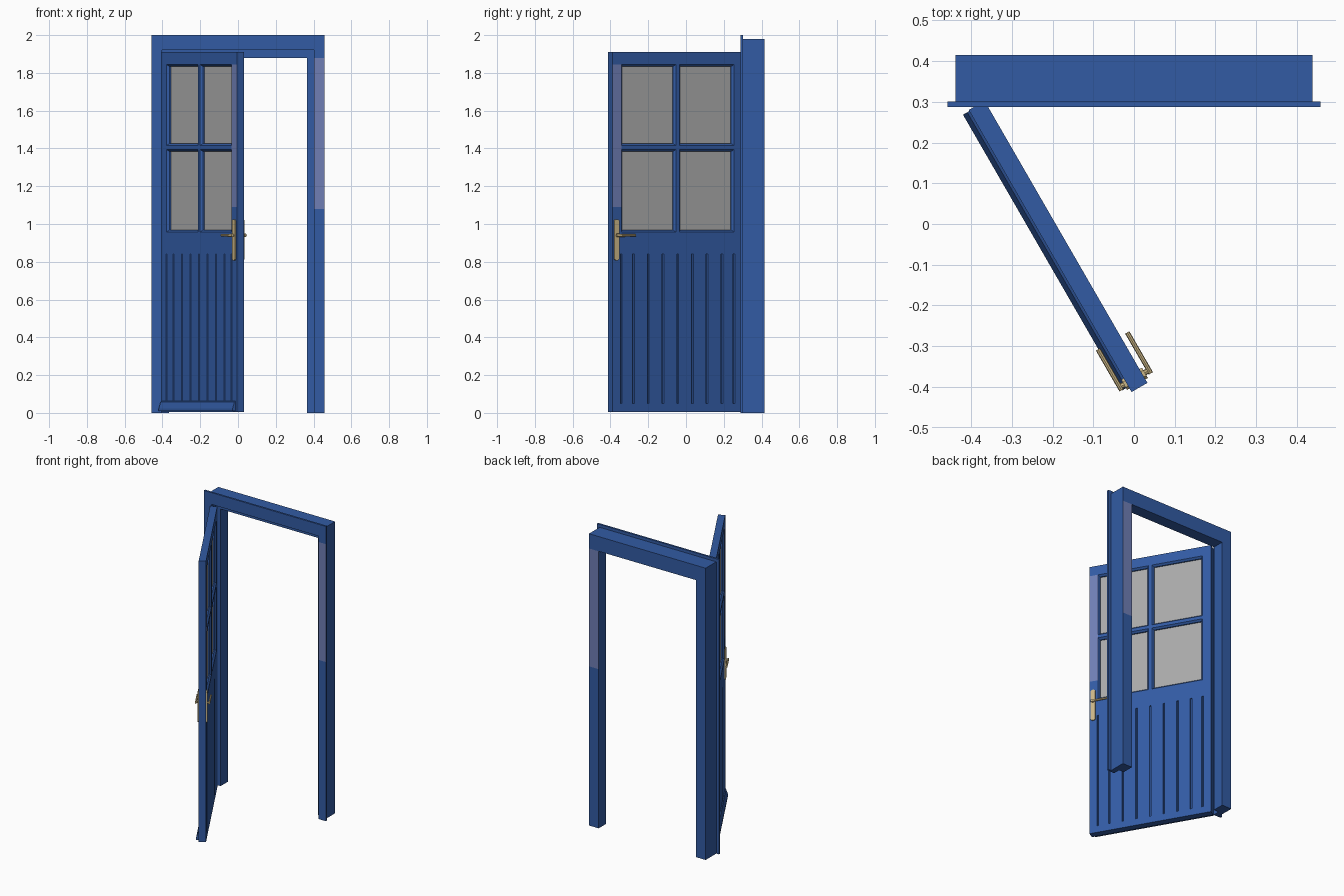
import bpy, bmesh, math
from mathutils import Matrix, Vector

if "Cube" in bpy.data.objects:
    bpy.data.objects.remove(bpy.data.objects["Cube"])


def material(name, rgb):
    m = bpy.data.materials.new(name)
    m.diffuse_color = (*rgb, 1)
    m.use_nodes = True
    m.node_tree.nodes["Principled BSDF"].inputs["Base Color"].default_value = m.diffuse_color
    return m


BLUE = material("blue_paint", (0.032, 0.105, 0.37))
PALE = material("pale_worn_blue", (0.16, 0.21, 0.46))
GLASS = material("grey_glass", (0.40, 0.40, 0.40))
BRASS = material("brass", (0.60, 0.47, 0.24))

# Door space: x along the leaf, y through its thickness, opened by 60 degrees
OPEN = Matrix.Translation((-0.406, 0.28, 0)) @ Matrix.Rotation(math.radians(-60), 4, 'Z')
W, T, TOP = 0.80, 0.045, 1.91


def finish(name, bm, mats, world=None):
    bmesh.ops.recalc_face_normals(bm, faces=bm.faces)
    me = bpy.data.meshes.new(name)
    bm.to_mesh(me)
    bm.free()
    for m in mats:
        me.materials.append(m)
    ob = bpy.data.objects.new(name, me)
    bpy.context.collection.objects.link(ob)
    if world:
        ob.matrix_world = world
    return ob


def loft(bm, rings, closed_ends=True):
    vs = [[bm.verts.new(p) for p in r] for r in rings]
    n = len(vs[0])
    for a, b in zip(vs, vs[1:]):
        for i in range(n):
            j = (i + 1) % n
            bm.faces.new((a[i], a[j], b[j], b[i]))
    if closed_ends:
        bm.faces.new(vs[0])
        bm.faces.new(vs[-1][::-1])


def box(bm, x0, x1, y0, y1, z0, z1):
    loft(bm, [[(x0, y, z0), (x1, y, z0), (x1, y, z1), (x0, y, z1)] for y in (y0, y1)])


def split(bm, axis, value):
    no = Vector((0, 0, 0))
    no[axis] = 1
    bmesh.ops.bisect_plane(bm, geom=bm.verts[:] + bm.edges[:] + bm.faces[:],
                           plane_co=no * value, plane_no=no)


# Door frame: rebated profile (x, z of header, y) swept over jamb, header, jamb
prof = [(0.365, 1.88, 0.415), (0.365, 1.88, 0.335), (0.402, 1.92, 0.335), (0.402, 1.92, 0.288),
        (0.458, 2.0, 0.288), (0.458, 2.0, 0.301), (0.438, 1.98, 0.301), (0.438, 1.98, 0.415)]
bm = bmesh.new()
loft(bm, [[(s * x, y, z * up) for x, z, y in prof] for s, up in ((-1, 0), (-1, 1), (1, 1), (1, 0))])
for h in (1.08, 1.88):
    split(bm, 2, h)
bm.normal_update()
for f in bm.faces:
    c = f.calc_center_median()
    # worn upper part of the right jamb, front and back
    if c.x > 0.39 and 1.08 < c.z < 1.88 and abs(f.normal.y) > 0.9 and (c.y < 0.295 or c.y > 0.4):
        f.material_index = 1
finish("door_frame", bm, [BLUE, PALE])

# Door leaf slab
bm = bmesh.new()
box(bm, 0, W, 0, T, 0.004, TOP)
door = finish("door_leaf", bm, [BLUE, PALE])

# Cutter: four chamfered window openings and the board grooves on both sides
panes = [(a, b, c, d) for a, b in ((0.055, 0.390), (0.410, 0.745))
         for c, d in ((0.957, 1.395), (1.415, 1.845))]
LIP = 0.012
bm = bmesh.new()
for a, b, c, d in panes:
    loft(bm, [[(a + i, y, c + i), (b - i, y, c + i), (b - i, y, d - i), (a + i, y, d - i)]
              for y, i in ((-0.001, 0), (0.012, LIP), (T - 0.012, LIP), (T + 0.001, 0))])
for u in [0.055, 0.745] + [0.4 + 0.09 * k for k in range(-3, 4)]:
    for face, d in ((0, 1), (T, -1)):
        loft(bm, [[(u - 0.006, face - d * 0.001, z), (u + 0.006, face - d * 0.001, z),
                   (u + 0.002, face + d * 0.008, z), (u - 0.002, face + d * 0.008, z)]
                  for z in (0.05, 0.84)])
cutter = finish("leaf_cutter", bm, [BLUE])
cutter.hide_render = True
mod = door.modifiers.new("openings", 'BOOLEAN')
mod.object = cutter
mod.operation = 'DIFFERENCE'
mod.solver = 'EXACT'
bpy.context.view_layer.update()
cut = door.evaluated_get(bpy.context.evaluated_depsgraph_get())
bm = bmesh.new()
bm.from_mesh(cut.to_mesh())
cut.to_mesh_clear()
door.modifiers.clear()
bpy.data.objects.remove(cutter)

# Worn patch on the upper lock stile
for axis, v in ((2, 1.09), (2, 1.845), (0, 0.745)):
    split(bm, axis, v)
bm.normal_update()
for f in bm.faces:
    c = f.calc_center_median()
    worn = c.x > 0.745 and 1.09 < c.z < 1.845 and abs(f.normal.y) > 0.9
    f.material_index = 1 if worn else 0
bm.to_mesh(door.data)
bm.free()
door.matrix_world = OPEN

# Glass panes
bm = bmesh.new()
for a, b, c, d in panes:
    box(bm, a + LIP, b - LIP, T / 2 - 0.003, T / 2 + 0.003, c + LIP, d - LIP)
finish("glass_panes", bm, [GLASS], OPEN)

# Sloping weather board along the bottom of the outer side
bm = bmesh.new()
drip = [(0, 0.062), (-0.006, 0.058), (-0.018, 0.022), (-0.018, 0.010), (0, 0.010)]
loft(bm, [[(x, y, z) for y, z in drip] for x in (0.003, W - 0.015)])
finish("weather_board", bm, [BLUE], OPEN)

# Lever handles, mirrored through the leaf
for name, side in (("outer_handle", -1), ("inner_handle", 1)):
    bm = bmesh.new()

    def dep(t):
        return T / 2 + side * (T / 2 + t)

    # back plate with clipped corners
    x0, x1, z0, z1, k = 0.761, 0.790, 0.808, 1.025, 0.007
    outline = [(x0 + k, z0), (x1 - k, z0), (x1, z0 + k), (x1, z1 - k),
               (x1 - k, z1), (x0 + k, z1), (x0, z1 - k), (x0, z0 + k)]
    loft(bm, [[(x, dep(t), z) for x, z in outline] for t in (0, 0.007)])
    # spindle and lever
    ring = [(math.cos(i * math.pi / 4), math.sin(i * math.pi / 4)) for i in range(8)]
    loft(bm, [[(0.775 + 0.007 * c, dep(t), 0.940 + 0.007 * s) for c, s in ring]
              for t in (0.006, 0.018)])
    loft(bm, [[(x, dep(0.019 + 0.006 * c), 0.940 + r * s) for c, s in ring]
              for x, r in ((0.784, 0.009), (0.755, 0.008), (0.668, 0.006))])
    finish(name, bm, [BRASS], OPEN)
